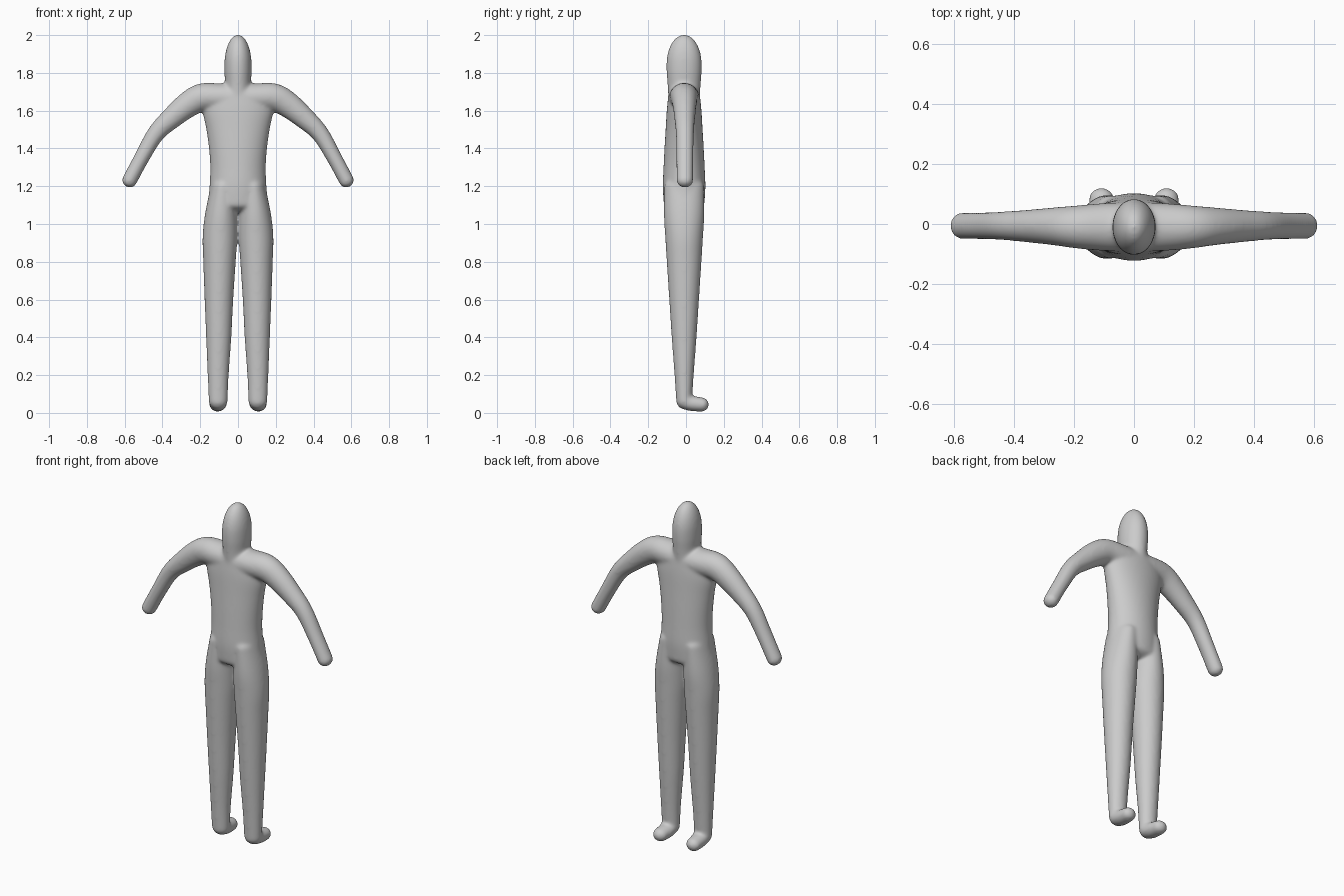
import bpy, bmesh
from math import sin, cos, pi
from mathutils import Vector

if "Cube" in bpy.data.objects:
    bpy.data.objects.remove(bpy.data.objects["Cube"])

SIDES = 40
bm = bmesh.new()


def spline(a, b, c, d, t):
    return 0.5 * (2*b + (c - a)*t + (2*a - 5*b + 4*c - d)*t*t + (3*b - a - 3*c + d)*t**3)


def tube(keys, side, cap_start, cap_end, mirror=1):
    """Smooth tube through keys (x, y, z, radius along side, other radius), domed ends."""
    side = Vector(side)
    k = [Vector(p) for p in keys]
    k = [2*k[0] - k[1]] + k + [2*k[-1] - k[-2]]
    pts = []
    for i in range(1, len(k) - 2):
        pts += [spline(k[i-1], k[i], k[i+1], k[i+2], j / 6) for j in range(6)]
    pts.append(k[-2])
    cen = [Vector(p[:3]) for p in pts]
    n = len(pts)
    rings = []
    for i in range(n):
        t = (cen[min(i+1, n-1)] - cen[max(i-1, 0)]).normalized()
        rings.append((cen[i], t, pts[i][3], pts[i][4]))

    def dome(ring, length):
        c, t, a, b = ring
        return [(c + t*length*sin(q), t, a*max(cos(q), .02), b*max(cos(q), .02))
                for q in [pi/2*j/8 for j in range(1, 9)]]
    rings = dome(rings[0], -cap_start)[::-1] + rings + dome(rings[-1], cap_end)
    loops = []
    for c, t, a, b in rings:
        other = t.cross(side).normalized()
        loop = []
        for j in range(SIDES):
            q = 2*pi*j/SIDES
            v = c + side*a*cos(q) + other*b*sin(q)
            loop.append(bm.verts.new((v.x*mirror, v.y, v.z)))
        loops.append(loop)
    for l0, l1 in zip(loops, loops[1:]):
        for j in range(SIDES):
            m = (j + 1) % SIDES
            bm.faces.new((l0[j], l0[m], l1[m], l1[j]))
    bm.faces.new(loops[0])
    bm.faces.new(loops[-1])


Y = -0.01
# torso
tube([(0, Y, 1.11, .160, .108), (0, Y, 1.2, .151, .113), (0, Y, 1.3, .147, .109),
      (0, Y, 1.4, .154, .104), (0, Y, 1.5, .168, .098), (0, Y, 1.6, .188, .092),
      (0, Y, 1.67, .185, .085)], (1, 0, 0), .05, .08)
# neck and head
tube([(0, Y, 1.6, .07, .08), (0, Y, 1.74, .069, .088), (0, Y, 1.8, .072, .093),
      (0, Y, 1.845, .072, .094)], (1, 0, 0), .03, .158)
for s in (1, -1):
    # arm
    tube([(0, Y, 1.672, .082, .072), (.10, Y, 1.672, .080, .073), (.19, Y, 1.670, .072, .074),
          (.26, -.008, 1.635, .064, .069), (.35, -.007, 1.562, .055, .058),
          (.435, -.006, 1.478, .048, .047), (.51, -.006, 1.350, .045, .041),
          (.575, -.006, 1.229, .044, .040)], (0, 1, 0), .02, .036, s)
    # leg
    tube([(.105, Y, .06, .050, .042), (.105, Y, .2, .056, .051), (.102, Y, .4, .067, .066),
          (.101, Y, .6, .076, .079), (.098, Y, .8, .086, .092), (.0955, Y, .93, .092, .100),
          (.090, Y, 1.05, .085, .107), (.080, Y, 1.2, .065, .105)], (1, 0, 0), .035, .05, s)
    # foot
    tube([(.105, -.012, .062, .048, .042), (.106, .03, .050, .047, .041),
          (.108, .085, .044, .042, .038)], (1, 0, 0), .035, .036, s)

bmesh.ops.recalc_face_normals(bm, faces=bm.faces)
mesh = bpy.data.meshes.new("body")
bm.to_mesh(mesh)
bm.free()
body = bpy.data.objects.new("body", mesh)
bpy.context.collection.objects.link(body)

# fuse the parts into one skin and soften the joins
remesh = body.modifiers.new("fuse", 'REMESH')
remesh.mode = 'VOXEL'
remesh.voxel_size = 0.007
remesh.use_smooth_shade = True
soften = body.modifiers.new("soften", 'SMOOTH')
soften.factor = 0.5
soften.iterations = 22
